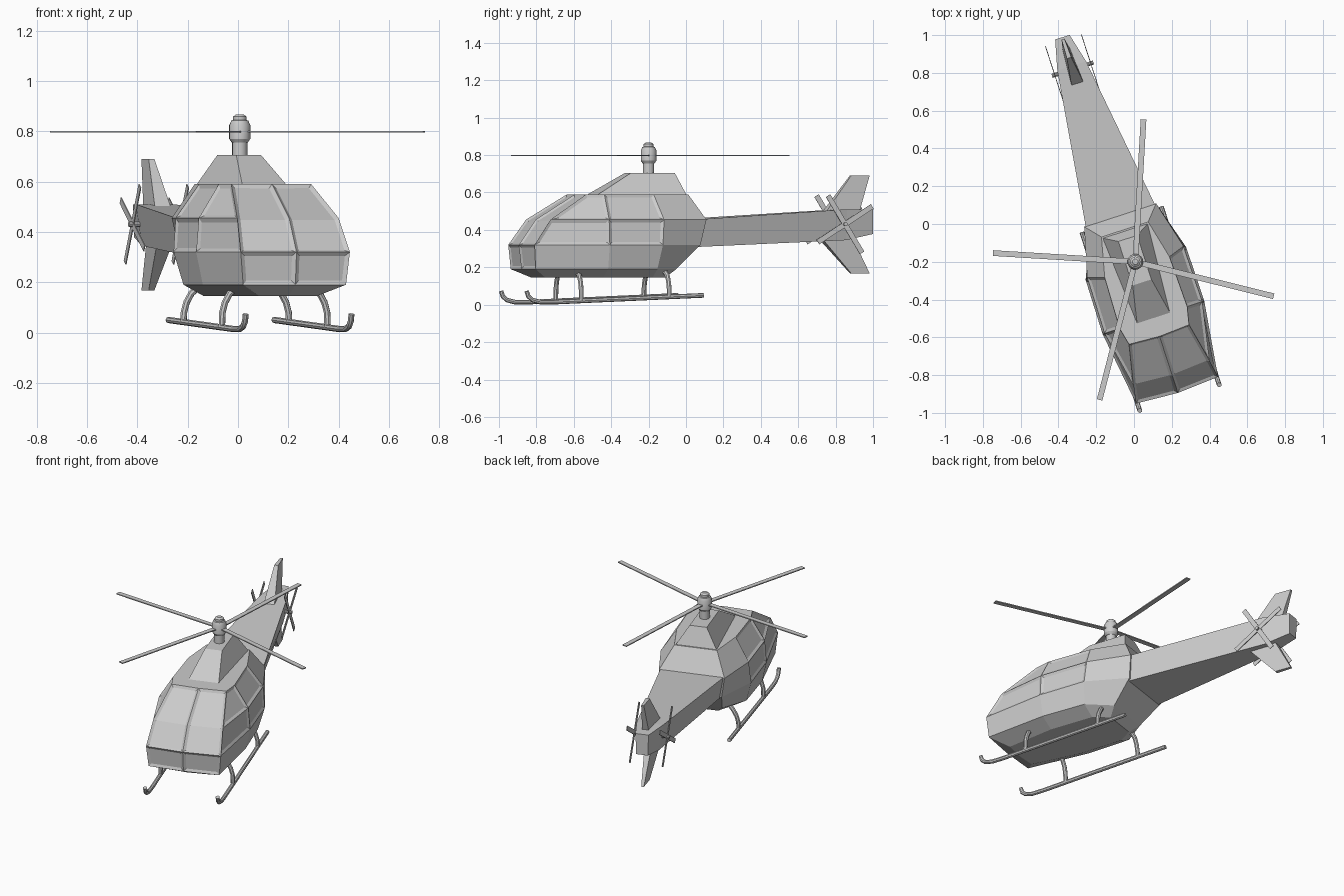
import bpy, bmesh, math
from mathutils import Matrix, Vector

if "Cube" in bpy.data.objects:
    bpy.data.objects.remove(bpy.data.objects["Cube"], do_unlink=True)

grey = bpy.data.materials.new("plain grey")
grey.use_nodes = True
grey.diffuse_color = (0.6, 0.6, 0.6, 1)
grey.node_tree.nodes["Principled BSDF"].inputs["Base Color"].default_value = (0.6, 0.6, 0.6, 1)

# Aircraft frame: origin below the rotor mast, nose along -y, turned as a whole
HUB = Vector((0.007, -0.2, 0))
FRAME = Matrix.Translation(HUB) @ Matrix.Rotation(math.radians(18), 4, 'Z')


def add(bm, name, matrix=FRAME):
    bmesh.ops.recalc_face_normals(bm, faces=bm.faces)
    mesh = bpy.data.meshes.new(name)
    bm.to_mesh(mesh)
    bm.free()
    mesh.materials.append(grey)
    ob = bpy.data.objects.new(name, mesh)
    bpy.context.collection.objects.link(ob)
    ob.matrix_world = matrix
    return ob


def smooth(ob):
    bpy.ops.object.select_all(action='DESELECT')
    ob.select_set(True)
    bpy.context.view_layer.objects.active = ob
    bpy.ops.object.shade_smooth_by_angle()


def loft(rings):
    """Skin closed rings of equal length, cap both ends, return bands of faces."""
    bm = bmesh.new()
    rows = [[bm.verts.new(p) for p in ring] for ring in rings]
    n = len(rows[0])
    bands = [[bm.faces.new((a[i], a[(i + 1) % n], b[(i + 1) % n], b[i])) for i in range(n)]
             for a, b in zip(rows, rows[1:])]
    bm.faces.new(rows[0])
    bm.faces.new(rows[-1])
    return bm, bands


def tube(name, points, radius):
    curve = bpy.data.curves.new(name, 'CURVE')
    curve.dimensions = '3D'
    curve.bevel_depth = radius
    curve.bevel_resolution = 2
    curve.use_fill_caps = True
    spline = curve.splines.new('POLY')
    spline.points.add(len(points) - 1)
    for sp, p in zip(spline.points, points):
        sp.co = (*p, 1)
    curve.materials.append(grey)
    ob = bpy.data.objects.new(name, curve)
    bpy.context.collection.objects.link(ob)
    ob.matrix_world = FRAME
    bpy.ops.object.select_all(action='DESELECT')
    ob.select_set(True)
    bpy.context.view_layer.objects.active = ob
    bpy.ops.object.convert(target='MESH')
    smooth(bpy.context.object)


# Cabin: horizontal half outlines from keel to roof, mirrored
levels = [
    (0.145, -0.63, [(0.12, -0.62), (0.165, -0.31), (0.16, -0.03), (0.1, 0.06)]),
    (0.19, -0.715, [(0.215, -0.705), (0.255, -0.31), (0.245, -0.03), (0.14, 0.11)]),
    (0.32, -0.73, [(0.228, -0.715), (0.283, -0.31), (0.28, -0.01), (0.175, 0.235)]),
    (0.455, -0.635, [(0.212, -0.62), (0.272, -0.31), (0.268, 0), (0.2, 0.26)]),
    (0.59, -0.415, [(0.167, -0.405), (0.188, -0.31), (0.18, -0.03), (0.13, 0.18)]),
]
rings = []
for z, front, half in levels:
    plan = [(0, front)] + half + [(-x, y) for x, y in reversed(half)]
    rings.append([(x, y, z) for x, y in plan])
bm, bands = loft(rings)
bmesh.ops.recalc_face_normals(bm, faces=bm.faces)
# Two-part windscreen panes run over the bend
for i in (0, 8):
    bmesh.ops.inset_region(bm, faces=[bands[2][i], bands[3][i]], thickness=0.015, depth=-0.01,
                           use_even_offset=True)
# Nose panes and side windows
panes = [bands[1][0], bands[1][8]] + [bands[b][i] for b in (2, 3) for i in (1, 2, 6, 7)]
bmesh.ops.inset_individual(bm, faces=panes, thickness=0.016, depth=-0.008, use_even_offset=True)
add(bm, "cabin")

# Engine cowling on the roof
base = [(-0.095, -0.33), (0.095, -0.33), (0.13, 0.175), (-0.13, 0.175)]
top = [(-0.052, -0.115), (0.052, -0.115), (0.052, 0.13), (-0.052, 0.13)]
bm, _ = loft([[(x, y, 0.58) for x, y in base], [(x, y, 0.705) for x, y in top]])
add(bm, "engine_cowling")

# Tail boom: distance back, upper and lower half width, lower and upper height
stations = [(0.2, 0.2, 0.165, 0.308, 0.455), (1.09, 0.08, 0.055, 0.345, 0.51),
            (1.25, 0.04, 0.035, 0.378, 0.51)]
bm, _ = loft([[(-w, y, hi), (w, y, hi), (b, y, lo), (-b, y, lo)] for y, w, b, lo, hi in stations])
add(bm, "tail_boom")


# Swept wedge fins above and below the boom
def fin(name, root_front, root_back, root_z, tip_z):
    def section(a, b, z, front, back):
        return [(-front, a, z), (front, a, z), (back, b, z), (-back, b, z)]
    bm, _ = loft([section(root_front, root_back, root_z, 0.033, 0.02),
                  section(1.135, 1.24, tip_z, 0.012, 0.008)])
    add(bm, name)


fin("upper_fin", 0.99, 1.18, 0.5, 0.69)
fin("lower_fin", 0.96, 1.14, 0.36, 0.168)


# Rotor mast and hub, turned from a profile
def turned(name, profile, sides=16):
    bm, _ = loft([[(r * math.cos(t), r * math.sin(t), z)
                   for t in [math.tau * k / sides for k in range(sides)]] for r, z in profile])
    smooth(add(bm, name))


turned("rotor_mast", [(0.03, 0.6), (0.03, 0.765)])
turned("rotor_hub", [(0.032, 0.755), (0.042, 0.77), (0.042, 0.825), (0.034, 0.842),
                     (0.027, 0.845), (0.027, 0.858), (0.015, 0.867)])


def box(bm, size, centre, rotation=Matrix()):
    bmesh.ops.create_cube(bm, size=1, matrix=rotation @ Matrix.Translation(centre)
                          @ Matrix.Diagonal((*size, 1)))


# Main rotor blades
for k, angle in enumerate((-14, 86.7, 176.5, 255.5)):
    bm = bmesh.new()
    box(bm, (0.74, 0.03, 0.006), (0.385, 0, 0))
    add(bm, f"main_blade_{k + 1}", Matrix.Translation(HUB + Vector((0, 0, 0.798)))
        @ Matrix.Rotation(math.radians(angle), 4, 'Z'))

# Tail rotors, one each side
for side, word in ((1, "left"), (-1, "right")):
    bm = bmesh.new()
    for k in range(4):
        box(bm, (0.004, 0.18, 0.028), (0, 0.09, 0),
            Matrix.Rotation(math.radians(32 + 90 * k), 4, 'X'))
    add(bm, word + "_tail_rotor", FRAME @ Matrix.Translation((side * 0.1, 1.072, 0.43)))
    bm = bmesh.new()
    bmesh.ops.create_cone(bm, cap_ends=True, segments=10, radius1=0.011, radius2=0.011, depth=0.06,
                          matrix=Matrix.Rotation(math.pi / 2, 4, 'Y'))
    smooth(add(bm, word + "_tail_rotor_shaft",
               FRAME @ Matrix.Translation((side * 0.085, 1.072, 0.43))))

# Landing skids with upturned toes, and curved struts
for side, word in ((1, "left"), (-1, "right")):
    s = side * 0.221
    tube(word + "_skid", [(s, -0.757, 0.073), (s, -0.748, 0.045), (s, -0.725, 0.025),
                          (s, -0.68, 0.014), (s, -0.6, 0.014), (s, 0.236, 0.05)], 0.0125)
    for y, z, place in ((-0.45, 0.02, "front"), (0.045, 0.042, "rear")):
        tube(f"{word}_{place}_strut",
             [(s, y, z), (s * 0.99, y, 0.08), (s * 0.94, y, 0.12), (s * 0.85, y, 0.155),
              (s * 0.72, y - 0.01, 0.185)], 0.0135)
